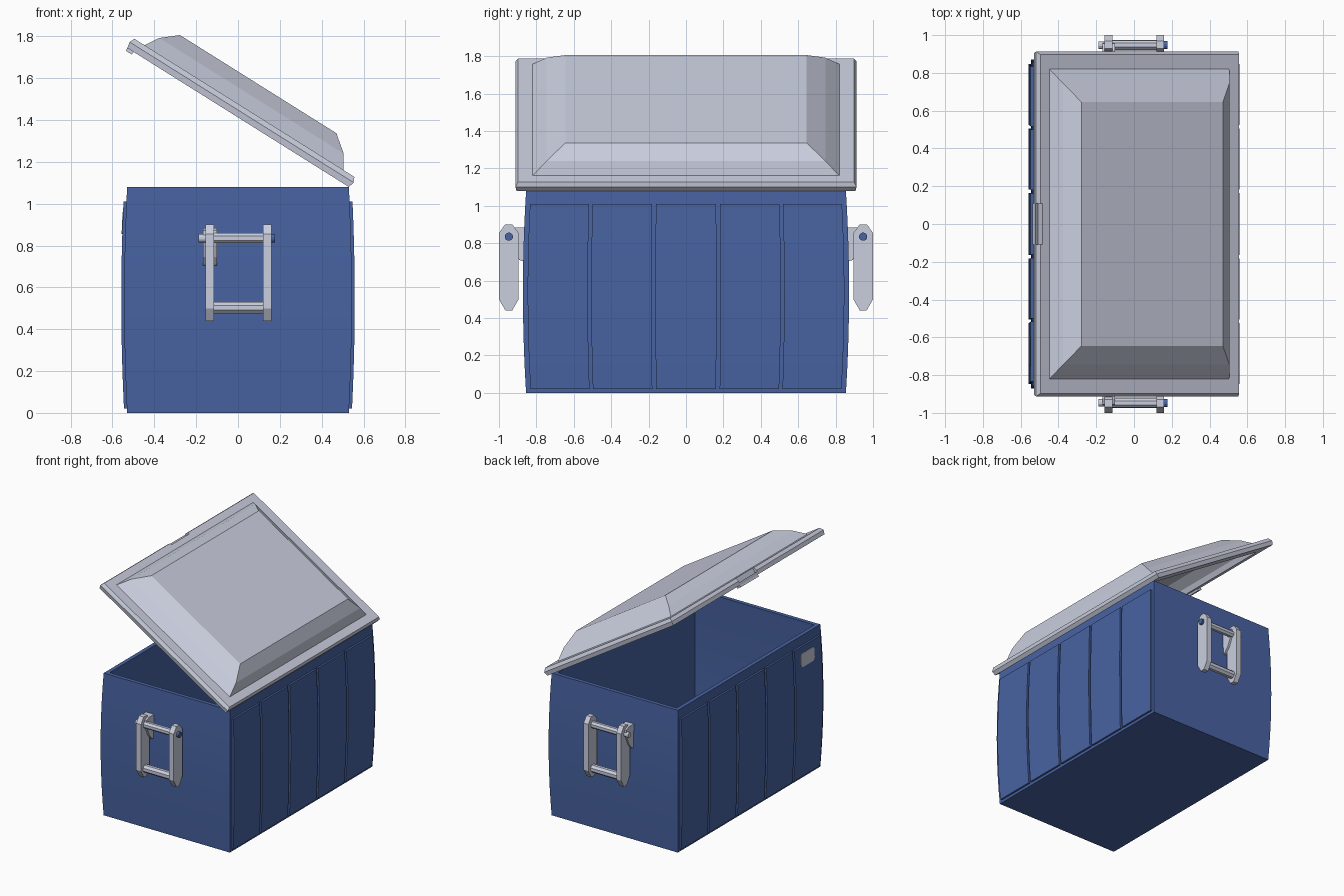
import bpy, bmesh, math
from mathutils import Vector

if "Cube" in bpy.data.objects:
    bpy.data.objects.remove(bpy.data.objects["Cube"])


def material(name, rgb):
    m = bpy.data.materials.new(name)
    m.diffuse_color = (*rgb, 1)
    m.use_nodes = True
    m.node_tree.nodes["Principled BSDF"].inputs["Base Color"].default_value = m.diffuse_color
    return m


BLUE = material("cooler blue", (0.065, 0.125, 0.36))
GREY = material("light grey", (0.59, 0.62, 0.73))


def loft(name, rings, mat, smooth=True):
    """Skin a list of equal-length point rings and cap both ends."""
    bm = bmesh.new()
    vs = [[bm.verts.new(p) for p in r] for r in rings]
    n = len(rings[0])
    for a, b in zip(vs, vs[1:]):
        for i in range(n):
            j = (i + 1) % n
            bm.faces.new((a[i], a[j], b[j], b[i]))
    bm.faces.new(vs[0][::-1])
    bm.faces.new(vs[-1])
    bmesh.ops.recalc_face_normals(bm, faces=bm.faces)
    me = bpy.data.meshes.new(name)
    bm.to_mesh(me)
    bm.free()
    me.materials.append(mat)
    ob = bpy.data.objects.new(name, me)
    bpy.context.collection.objects.link(ob)
    if smooth:
        bpy.ops.object.select_all(action='DESELECT')
        ob.select_set(True)
        bpy.context.view_layer.objects.active = ob
        bpy.ops.object.shade_smooth_by_angle(angle=math.radians(20))
    return ob


def rect(x0, x1, y0, y1, z):
    return [(x0, y0, z), (x1, y0, z), (x1, y1, z), (x0, y1, z)]


def along_x(name, profile, x0, x1, mat):
    """Extrude a (y, z) profile between two x positions."""
    return loft(name, [[(x, y, z) for y, z in profile] for x in (x0, x1)], mat, False)


def circle(y, z, r, n=8):
    return [(y + r * math.cos(math.tau * (i + .5) / n),
             z + r * math.sin(math.tau * (i + .5) / n)) for i in range(n)]


# Bulging half-width and half-length of the tub at a given height
H = 1.08
def bulge(z): return 1 - ((z - H / 2) / (H / 2)) ** 2
def hx(z): return 0.53 + 0.014 * bulge(z)
def hy(z): return 0.855 + 0.017 * bulge(z)


# Tub: outer wall up, over the rim, inner wall down to the thin floor
W, FLOOR, N = 0.03, 0.01, 10
levels = [H * i / N for i in range(N + 1)]
inner = [FLOOR] + levels[1:]
rings = [rect(-hx(z), hx(z), -hy(z), hy(z), z) for z in levels]
rings += [rect(-hx(z) + W, hx(z) - W, -hy(z) + W, hy(z) - W, z) for z in inner[::-1]]
loft("tub", rings, BLUE)

# Raised vertical panels on both long sides
spans = [(-.83, -.515), (-.497, -.18), (-.16, .16), (.18, .497), (.515, .83)]
for s in (-1, 1):
    for k, (a, b) in enumerate(spans):
        prings = []
        for i in range(N + 1):
            z = 0.02 + 0.99 * i / N
            f = hy(z) / 0.855
            prings.append(rect(s * (hx(z) - .01), s * (hx(z) + .014), a * f, b * f, z))
        loft(f"side_panel_{k + 1}_{'right' if s > 0 else 'left'}", prings, BLUE)

# Blank rounded badge plate on the left side
outline = []
for k, (sy, sz) in enumerate([(1, 1), (-1, 1), (-1, -1), (1, -1)]):
    for i in range(4):
        a = math.pi / 2 * (k + i / 3)
        outline.append((-.67 + sy * .058 + .024 * math.cos(a), .908 + sz * .028 + .024 * math.sin(a)))
loft("badge_plate", [[(-hx(z) - d, y, z) for y, z in outline] for d in (.012, .017)], GREY, False)

# Lid, described in hinge coordinates: u along the lid, v away from its underside
TILT = math.atan2(.665, 1.06)
C, S = math.cos(TILT), math.sin(TILT)
def hinge(u, y, v): return Vector((.53 - C * u + S * v, y, H + S * u + C * v))


def lid_ring(u0, u1, y, v):
    return [hinge(u0, -y, v), hinge(u1, -y, v), hinge(u1, y, v), hinge(u0, y, v)]


# Hollow lid: inner dome, underside rim, outer rim, outer dome
lid = loft("lid", [lid_ring(.195, 1.06, .64, .17), lid_ring(.12, 1.13, .735, .11),
                   lid_ring(.08, 1.172, .805, .04), lid_ring(.08, 1.172, .805, 0),
                   lid_ring(0, 1.25, .906, 0), lid_ring(-.008, 1.256, .912, .03),
                   lid_ring(.003, 1.245, .897, .055), lid_ring(.065, 1.188, .82, .055),
                   lid_ring(.106, 1.146, .745, .122),
                   lid_ring(.187, 1.07, .645, .186)], GREY, False)

# Finger notch with a sloping floor in the free edge of the lid
w = .108
floor = [(1.232, .012), (1.28, .03), (1.28, .09), (1.232, .09)]
cutter = loft("notch_cutter", [[hinge(u, y, v) for u, v in floor] for y in (-w, w)], GREY, False)
cutter.hide_render = True
mod = lid.modifiers.new("notch", 'BOOLEAN')
mod.operation, mod.object, mod.solver = 'DIFFERENCE', cutter, 'EXACT'
bpy.context.view_layer.objects.active = lid
bpy.ops.object.modifier_apply(modifier="notch")
bpy.data.objects.remove(cutter)
loft("lid_grip_lip", [lid_ring(1.215, 1.25, w, v) for v in (-.015, .004)], GREY, False)

# Carrying handles on both ends
for s, end in ((-1, "front"), (1, "back")):
    def side(pts): return [(s * y, z) for y, z in pts]
    arm = side([(.895, .50), (.93, .44), (.965, .44), (1.0, .50),
                (1.0, .855), (.968, .90), (.928, .90), (.895, .855)])
    for n, x in (("left", -.135), ("right", .14)):
        along_x(f"{end}_handle_arm_{n}", arm, x - .02, x + .02, GREY)
    along_x(f"{end}_handle_top_bar", circle(s * .947, .835, .026), -.12, .125, GREY)
    along_x(f"{end}_handle_grip", circle(s * .947, .503, .03), -.12, .125, GREY)
    along_x(f"{end}_pivot_pin", circle(s * .947, .835, .022, 12), .15, .178, BLUE)
    along_x(f"{end}_pivot_head", circle(s * .947, .835, .02, 12), -.188, -.15, GREY)
    # Wall bracket holding the pivot
    along_x(f"{end}_handle_bracket",
            side([(.86, .70), (.89, .71), (.92, .745), (.945, .80), (.96, .84),
                  (.955, .872), (.925, .885), (.86, .885)]), -.168, -.10, GREY)
